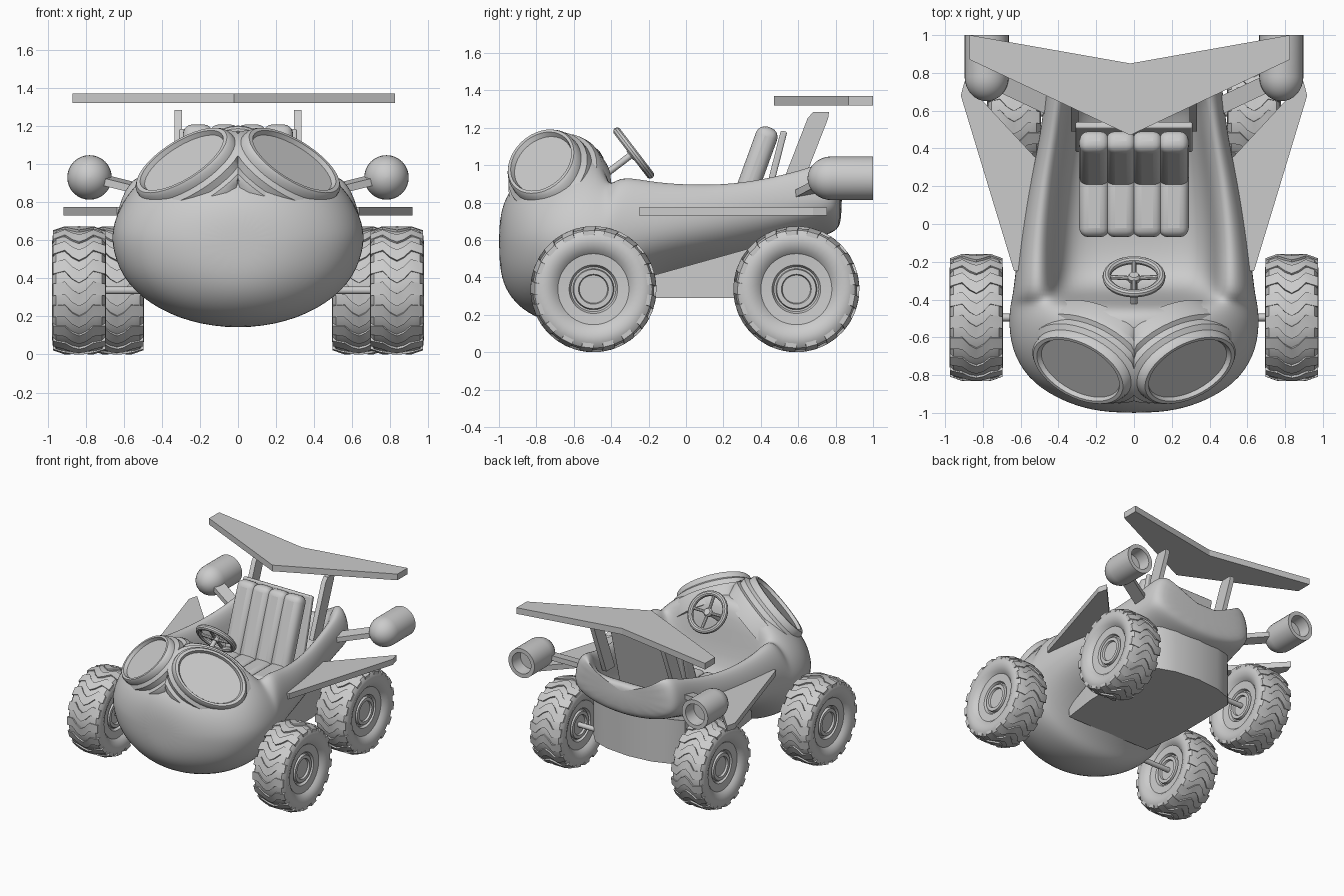
import bpy, bmesh, math
from mathutils import Vector, Matrix
from math import sin, cos, pi

if "Cube" in bpy.data.objects:
    bpy.data.objects.remove(bpy.data.objects["Cube"])


def finish(name, bm, angle=35, mirror=False, bevel=0, subsurf=0):
    bmesh.ops.recalc_face_normals(bm, faces=bm.faces)
    me = bpy.data.meshes.new(name)
    bm.to_mesh(me)
    bm.free()
    ob = bpy.data.objects.new(name, me)
    bpy.context.collection.objects.link(ob)
    bpy.context.view_layer.objects.active = ob
    ob.select_set(True)
    if angle:
        bpy.ops.object.shade_smooth_by_angle(angle=math.radians(angle))
    ob.select_set(False)
    if bevel:
        b = ob.modifiers.new("bevel", 'BEVEL')
        b.width, b.segments = bevel, 4
    if subsurf:
        ob.modifiers.new("subsurf", 'SUBSURF').levels = subsurf
        ob.modifiers["subsurf"].render_levels = subsurf
    if mirror:
        ob.modifiers.new("mirror", 'MIRROR')
    return ob


def loft(bm, rings, caps=True):
    vs = [[bm.verts.new(p) for p in r] for r in rings]
    n = len(vs[0])
    for a, b in zip(vs, vs[1:]):
        for i in range(n):
            bm.faces.new((a[i], a[(i + 1) % n], b[(i + 1) % n], b[i]))
    if caps:
        bm.faces.new(vs[0])
        bm.faces.new(vs[-1])


def lathe(bm, prof, m, n=40, sx=1, sy=1):
    # profile of (radius, height), turned about the local z axis
    loft(bm, [[m @ Vector((r * sx * cos(2 * pi * i / n), r * sy * sin(2 * pi * i / n), h))
               for i in range(n)] for r, h in prof])


def box(bm, c, s, rx=0):
    m = Matrix.Translation(c) @ Matrix.Rotation(rx, 4, 'X') @ Matrix.Diagonal((*s, 1))
    bmesh.ops.create_cube(bm, size=1, matrix=m)


def frame(p, q):
    p, q = Vector(p), Vector(q)
    return Matrix.Translation(p) @ (q - p).to_track_quat('Z', 'Y').to_matrix().to_4x4(), (q - p).length


def rod(bm, p, q, r, n=16):
    m, l = frame(p, q)
    lathe(bm, [(r, 0), (r, l)], m, n)


def plate(bm, pts, z0, z1):
    loft(bm, [[(x, y, z) for x, y in pts] for z in (z0, z1)])


# body: nose sections are closed ovals, later ones a U-shaped cockpit
# y, half width, bottom, widest height, rim top, rim x (0 = closed), floor/crown
sections = [
    (-1.0, .10, .49, .58, 0, 0, .67), (-.98, .26, .36, .58, 0, 0, .80),
    (-.92, .42, .26, .58, 0, 0, .90), (-.82, .57, .18, .58, 0, 0, .99),
    (-.66, .66, .13, .58, 0, 0, 1.09), (-.50, .67, .13, .58, 0, 0, 1.12),
    (-.42, .66, .17, .60, 0, 0, 1.06), (-.37, .65, .23, .62, .97, .50, .55),
    (-.20, .63, .35, .64, .93, .50, .48), (0, .60, .41, .67, .91, .49, .49),
    (.25, .55, .46, .71, .91, .46, .53), (.48, .50, .54, .75, .95, .42, .61),
    (.66, .48, .60, .78, 1.0, .40, .68), (.71, .475, .61, .79, 1.02, .38, .88),
    (.80, .46, .64, .80, 1.04, .36, .91), (.835, .36, .69, .80, .96, .29, .88)]
inner = [(.88, .2), (.82, .65), (.68, .95), (.34, 1), (0, 1)]


def section(y, w, zb, zm, zt, xr, zf):
    h = [(w * sin(i * pi / 8), zm - (zm - zb) * cos(i * pi / 8)) for i in range(5)]
    if xr == 0:
        h += [(w * cos(i * pi / 16), zm + (zf - zm) * sin(i * pi / 16)) for i in range(1, 9)]
        h[-1] = (0, zf)
    else:
        h += [(xr + (w - xr) * cos(i * pi / 6), zm + (zt - zm) * sin(i * pi / 6)) for i in (1, 2, 3)]
        h += [(xr * f, zt + (zf - zt) * g) for f, g in inner]
    return [(x, y, z) for x, z in h] + [(-x, y, z) for x, z in h[-2:0:-1]]


bm = bmesh.new()
loft(bm, [section(*s) for s in sections])
finish("body", bm, 180, subsurf=2)

# chassis tub under the body, rounded at the rear
bm = bmesh.new()
side = [(.38, -.3), (.42, 0), (.42, .3), (.41, .6), (.34, .68), (.2, .73), (0, .75)]
plan = side + [(-x, y) for x, y in side[-2::-1]]
loft(bm, [[(x, y, .29) for x, y in plan], [(x, y, .46 + .28 * y) for x, y in plan]])
finish("chassis", bm)

# goggles: stepped oval frames on the nose with flat lenses
u = Vector((.85, .28, -.45)).normalized()
n = Vector((.53, -.52, .67))
n = (n - u * n.dot(u)).normalized()
v = n.cross(u)
m = Matrix.Translation((.28, -.76, 1.0)) @ Matrix((u, v, n)).transposed().to_4x4()
bm = bmesh.new()
lathe(bm, [(1.55, -.22), (1.57, -.12), (1.5, -.09), (1.36, -.08), (1.34, -.04), (1.2, -.02),
           (1.18, .015), (1.12, .03), (1.03, .03), (1, .015), (.98, .005)], m, 40, .25, .175)
for w in bm.verts:
    w.co.x = max(w.co.x, 0)
finish("goggles", bm, 40, mirror=True)

# wheels with raised chevron tread
half = [(.04, .085), (.075, .085), (.08, .10), (.105, .10), (.11, .08), (.12, .08), (.13, .10),
        (.19, .105), (.21, .125), (.25, .142), (.29, .138), (.315, .12), (.325, .09)]
tire = half + [(r, -h) for r, h in half[::-1]]
zig = [(-.138, .10), (-.075, .13), (-.035, .0), (0, -.06), (.035, .0), (.075, .13), (.138, .10)]
for name, cx, cy in (("front_wheel", .835, -.495), ("rear_wheel", .635, .59)):
    bm = bmesh.new()
    m = Matrix.Translation((cx, cy, .337)) @ Matrix.Rotation(pi / 2, 4, 'Y')
    lathe(bm, tire, m, 48)
    for k in range(17):
        rings = []
        for h, a in zig:
            top = .315 if abs(h) > .1 else .337
            rings.append([m @ Vector((r * cos(t), r * sin(t), h)) for r, t in
                          [(q, 2 * pi * k / 17 - a + d) for q, d in
                           ((.28, -.1), (top, -.1), (top, .1), (.28, .1))]])
        loft(bm, rings)
    finish(name + "s", bm, 35, mirror=True)

bm = bmesh.new()
for y, x in ((-.495, .8), (.59, .6)):
    rod(bm, (-x, y, .337), (x, y, .337), .02)
finish("axles", bm)

# steering wheel, tilted towards the driver
m, l = frame((0, -.28, 1.065), (0, -.12, 1.187))
bm = bmesh.new()
N = 32
rings = [[m @ Vector(((.145 + .022 * cos(t)) * cos(a), (.145 + .022 * cos(t)) * sin(a), .022 * sin(t)))
          for t in [2 * pi * j / 10 for j in range(10)]] for a in [2 * pi * i / N for i in range(N + 1)]]
loft(bm, rings, caps=False)
bmesh.ops.remove_doubles(bm, verts=bm.verts, dist=1e-4)
for k in range(4):
    d = Vector((cos(k * pi / 2), sin(k * pi / 2), 0))
    rod(bm, m @ Vector((0, 0, -.01)), m @ (d * .145), .012, 8)
lathe(bm, [(.03, -.025), (.035, 0), (.025, .015)], m, 16)
rod(bm, m @ Vector((0, 0, -.2)), m @ Vector((0, 0, 0)), .018)
finish("steering_wheel", bm)

# seat: padded cushion and backrest in four channels, with a backing board
for name, c, s, rx in (("seat_cushion", (.12, .62), (.38, .2), 0),
                       ("seat_backrest", (.345, .92), (.12, .60), -.35)):
    bm = bmesh.new()
    for k in range(4):
        box(bm, (-.21 + .14 * k, *c), (.16, *s), rx)
    finish(name, bm, 60, bevel=.05)
bm = bmesh.new()
box(bm, (0, .46, .93), (.62, .035, .52), -.25)
finish("seat_board", bm, bevel=.01)

# rear spoiler and its slanted struts
bm = bmesh.new()
plate(bm, [(-.02, .47), (.825, .87), (.825, 1), (-.02, .85), (-.87, 1), (-.87, .87)], 1.32, 1.37)
finish("spoiler", bm, 20)
bm = bmesh.new()
outline = [(.49, .84), (.60, .84), (.76, 1.25), (.765, 1.285), (.68, 1.285), (.65, 1.25)]
loft(bm, [[(x, y, z) for y, z in outline] for x in (.295, .333)])
finish("spoiler_struts", bm, 20, mirror=True)

# swept side wings
bm = bmesh.new()
plate(bm, [(.5, -.25), (.635, -.25), (.917, .68), (.897, .755), (.53, .36), (.45, .30)], .73, .775)
finish("side_wings", bm, 20, mirror=True)

# jet pods: rounded front, hollow rear
bm = bmesh.new()
m, l = frame((.78, .65, .93), (.78, 1.0, .93))
dome = [(.117 * sin(t), .13 - .13 * cos(t)) for t in [pi / 2 * i / 8 for i in range(1, 9)]]
dome[0:0] = [(.004, 0)]
lathe(bm, dome + [(.117, .35), (.085, .35), (.08, .25)], m, 32)
finish("jet_pods", bm, 40, mirror=True)
bm = bmesh.new()
loft(bm, [[(x, y - .05, z - .03), (x, y + .05, z - .01), (x, y + .05, z + .03), (x, y - .05, z + .01)]
          for x, y, z in ((.40, .60, .84), (.74, .76, .925))])
finish("pod_brackets", bm, 20, mirror=True)
